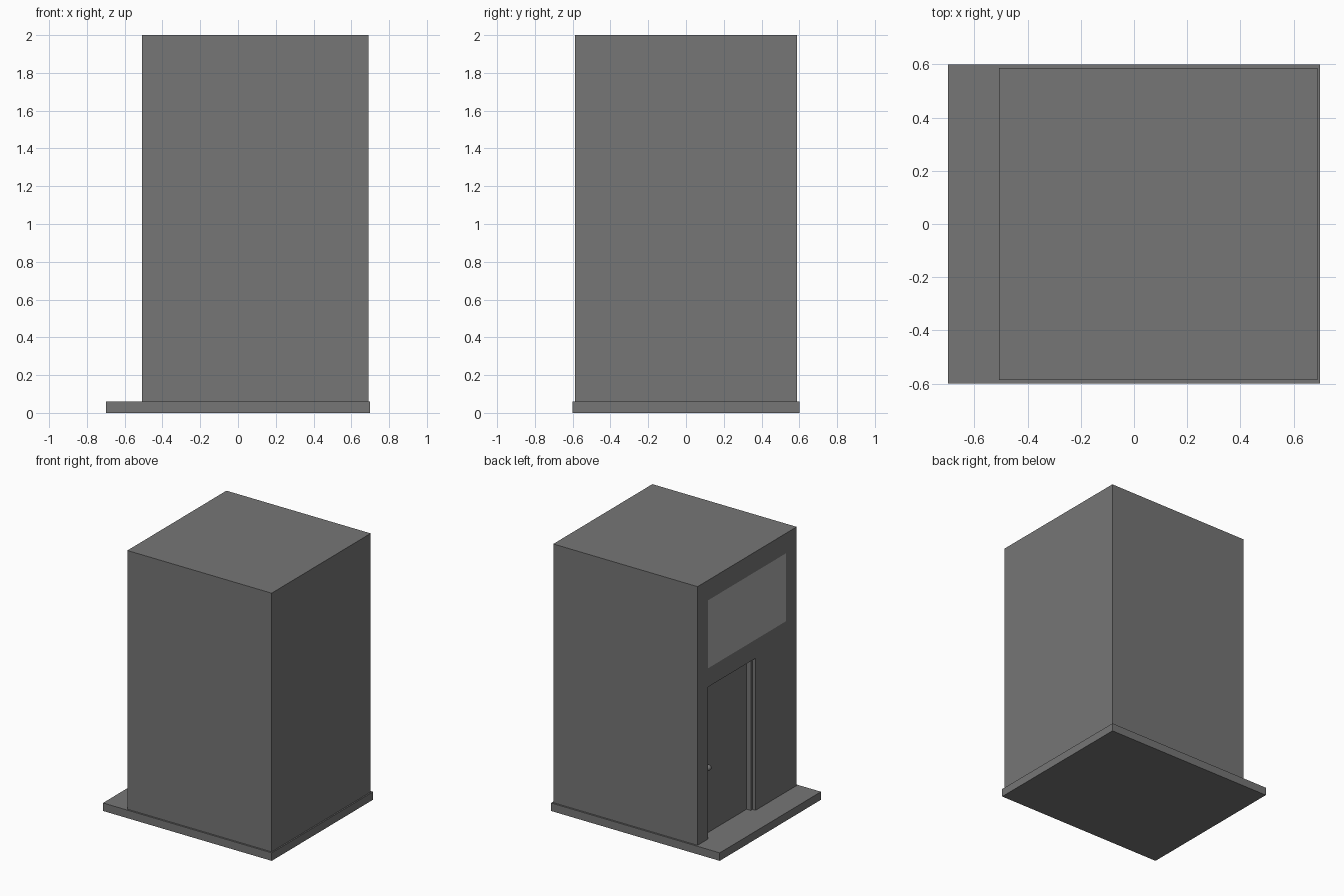
import bpy, bmesh
from mathutils import Vector

if "Cube" in bpy.data.objects:
    bpy.data.objects.remove(bpy.data.objects["Cube"])

X0, X1, Y = -0.507, 0.69, 0.587      # tower extents
Z0, Z1 = 0.06, 2.0
DOOR = (-0.10, 0.465, Z0, 1.20)      # y0, y1, z0, z1 on the -x wall
WINDOW = (-0.46, 0.465, 1.34, 1.85)
DEPTH = 0.06


def finish(bm, name):
    mesh = bpy.data.meshes.new(name)
    bm.to_mesh(mesh)
    bm.free()
    ob = bpy.data.objects.new(name, mesh)
    bpy.context.collection.objects.link(ob)
    return ob


def add_box(bm, lo, hi):
    lo, hi = Vector(lo), Vector(hi)
    verts = bmesh.ops.create_cube(bm, size=1)["verts"]
    for v in verts:
        v.co = Vector(a * b for a, b in zip(v.co, hi - lo)) + (lo + hi) / 2


def box(name, lo, hi):
    bm = bmesh.new()
    add_box(bm, lo, hi)
    return finish(bm, name)


def wall_faces(bm, r):
    out = []
    for f in bm.faces:
        c = f.calc_center_median()
        if abs(c.x - X0) < 1e-4 and r[0] < c.y < r[1] and r[2] < c.z < r[3]:
            out.append(f)
    return out


# Ground slab with a step in front of the entrance
box("base_slab", (-0.7, -0.6, 0), (0.7, 0.6, Z0))

# Tower: block sliced so the entrance wall has door and window panels
bm = bmesh.new()
add_box(bm, (X0, -Y, Z0), (X1, Y, Z1))
cuts = [((0, 1, 0), v) for v in (WINDOW[0], DOOR[0], DOOR[1])]
cuts += [((0, 0, 1), v) for v in (DOOR[3], WINDOW[2], WINDOW[3])]
for n, v in cuts:
    bmesh.ops.bisect_plane(bm, geom=bm.verts[:] + bm.edges[:] + bm.faces[:],
                           plane_co=Vector(n) * v, plane_no=n)
# Flush window panel
for f in wall_faces(bm, WINDOW):
    f.material_index = 1
# Recessed doorway, its back being the door
door = wall_faces(bm, DOOR)
new = bmesh.ops.extrude_face_region(bm, geom=door)["geom"]
bmesh.ops.translate(bm, vec=(DEPTH, 0, 0),
                    verts=[g for g in new if isinstance(g, bmesh.types.BMVert)])
old = [f for f in door if f.is_valid]
bmesh.ops.delete(bm, geom=[f for f in old if abs(f.calc_center_median().x - X0) < 1e-4],
                 context="FACES")
bmesh.ops.recalc_face_normals(bm, faces=bm.faces[:])
# The slab already closes the underside
bmesh.ops.delete(bm, geom=[f for f in bm.faces
                           if all(abs(v.co.z - Z0) < 1e-4 for v in f.verts)],
                 context="FACES_ONLY")
tower = finish(bm, "tower")
wall = bpy.data.materials.new("wall_grey")
wall.diffuse_color = (0.18, 0.18, 0.18, 1)
wall.use_nodes = True
wall.node_tree.nodes["Principled BSDF"].inputs["Base Color"].default_value = wall.diffuse_color
glass = bpy.data.materials.new("window_grey")
glass.diffuse_color = (0.42, 0.42, 0.42, 1)
glass.use_nodes = True
glass.node_tree.nodes["Principled BSDF"].inputs["Base Color"].default_value = glass.diffuse_color
tower.data.materials.append(wall)
tower.data.materials.append(glass)

# Door frame post, set back from the wall
box("door_frame_post", (X0 + 0.025, DOOR[0], Z0), (X0 + DEPTH, DOOR[0] + 0.02, DOOR[3]))

# Door knob
bpy.ops.mesh.primitive_uv_sphere_add(segments=16, ring_count=8, radius=0.022,
                                     location=(X0 + DEPTH - 0.018, 0.40, 0.56))
knob = bpy.context.object
knob.name = "door_knob"
bpy.ops.object.shade_smooth_by_angle()
for ob in bpy.data.objects:
    if ob is not tower:
        ob.data.materials.append(wall)
